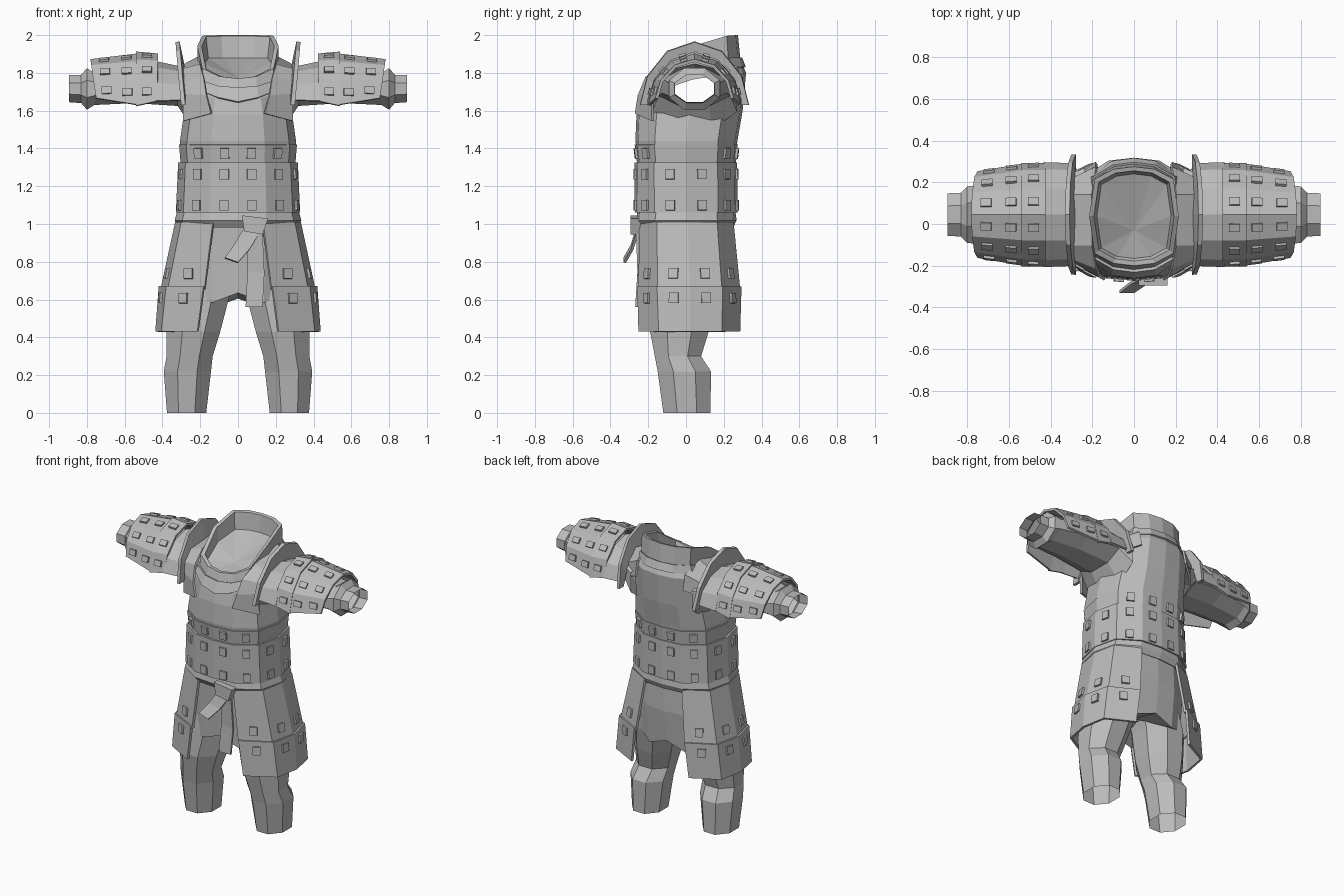
import bpy, bmesh
from math import pi, cos, sin
from mathutils import Vector, Matrix

if "Cube" in bpy.data.objects:
    bpy.data.objects.remove(bpy.data.objects["Cube"])

grey = bpy.data.materials.new("plain grey")
grey.use_nodes = True
COLOUR = (0.5, 0.5, 0.5, 1)
grey.diffuse_color = COLOUR
grey.node_tree.nodes["Principled BSDF"].inputs["Base Color"].default_value = COLOUR


def finish(name, bm, thick=0):
    bmesh.ops.recalc_face_normals(bm, faces=bm.faces)
    mesh = bpy.data.meshes.new(name)
    bm.to_mesh(mesh)
    bm.free()
    ob = bpy.data.objects.new(name, mesh)
    bpy.context.collection.objects.link(ob)
    mesh.materials.append(grey)
    if thick:
        mod = ob.modifiers.new("thickness", "SOLIDIFY")
        mod.thickness = thick
        mod.offset = 0


def loft(name, rings, closed=True, thick=0, tip=None, skip=()):
    """Skin rings of points; a tip closes the last ring with a fan."""
    bm = bmesh.new()
    rows = [[bm.verts.new(p) for p in ring] for ring in rings]
    n = len(rows[0])
    for r, (a, b) in enumerate(zip(rows, rows[1:])):
        for i in range(n if closed else n - 1):
            if (r, i) not in skip:
                j = (i + 1) % n
                bm.faces.new((a[i], a[j], b[j], b[i]))
    if tip:
        v = bm.verts.new(tip)
        for i in range(n):
            bm.faces.new((rows[-1][i], rows[-1][(i + 1) % n], v))
    finish(name, bm, thick)


def add_stud(bm, a, b, i, t, centre, size):
    """Small block on facet i between rings a and b, at fraction t."""
    j = (i + 1) % len(a)
    low, high = (a[i] + a[j]) / 2, (b[i] + b[j]) / 2
    pos = low.lerp(high, t)
    side = (a[j] - a[i]).normalized()
    normal = side.cross(high - low).normalized()
    if normal.dot(pos - Vector(centre)) < 0:
        normal = -normal
    up = normal.cross(side)
    rot = Matrix((side, up, normal)).transposed().to_4x4()
    mat = Matrix.Translation(pos + normal * 0.008) @ rot @ Matrix.Diagonal((*size, 0.024, 1))
    bmesh.ops.create_cube(bm, size=1, matrix=mat)


def body(hw, yf, yb, zf, zb=None, corner=.62):
    """Twelve-flat body section, front first; corner sets how boxy it is."""
    zb = zf if zb is None else zb
    mid, half = (yf + yb) / 2, (yb - yf) / 2
    arm = [(0, -1), (.46, -.95), (.88, -corner), (1, 0), (.88, corner), (.46, .95), (0, 1)]
    plan = arm + [(-u, v) for u, v in arm[-2:0:-1]]
    return [Vector((u * hw, mid + v * half, zb - (zb - zf) * ((1 - v) / 2) ** 2)) for u, v in plan]


# Cuirass with raised collar, inner collar wall and floor
BOXY = .75
low, chest = body(.30, -.25, .255, 1.31), body(.307, -.268, .272, 1.44)
torso = [body(.30, -.235, .245, 1.0), low, chest,
         body(.285, -.262, .30, 1.58, 1.6), body(.265, -.245, .318, 1.66, 1.80, .7),
         body(.212, -.222, .288, 1.70, 1.87, BOXY), body(.215, -.20, .275, 1.77, 2.0, BOXY),
         body(.192, -.178, .255, 1.77, 1.995, BOXY), body(.178, -.165, .24, 1.75, 1.88, BOXY)]
arm_holes = [(3, i) for i in (2, 3, 8, 9)]
loft("cuirass", torso, tip=(0, -.03, 1.775), skip=arm_holes)

# Pointed neck guard lying on the chest
guard = [body(.232, -.255, .31, 1.66, 1.83, .7), body(.215, -.225, .29, 1.72, 1.88, BOXY)]
guard[0][0].z -= .015
loft("neck_guard", guard, thick=.014)

# Rib band, its studs and the hip sash
band = [body(.32, -.262, .265, 1.06), body(.308, -.264, .262, 1.325)]
loft("rib_band", band, thick=.018)
loft("cuirass_rim", [body(.30, -.255, .26, 1.32), body(.308, -.268, .27, 1.42)], thick=.008)
bm = bmesh.new()
for i in range(12):
    for t in (.15, .77):
        add_stud(bm, *band, i, t, (0, 0, 1.2), (.048, .055))
    if i not in (2, 3, 8, 9):
        add_stud(bm, low, chest, i, .5, (0, 0, 1.4), (.048, .055))
finish("rib_studs", bm)
loft("hip_sash", [body(.30, -.235, .245, .985), body(.33, -.26, .262, 1.02), body(.315, -.25, .255, 1.07)],
     thick=.012)

# Cloth tunic with a ragged hem
hem = body(.30, -.205, .215, .61, .58)
for i, p in enumerate(hem):
    p.z += .025 * (-1) ** i
loft("tunic", [body(.295, -.225, .235, 1.03), body(.305, -.215, .24, .82), hem], tip=(0, 0, .66))

# Sash knot and hanging tails
bm = bmesh.new()
bmesh.ops.create_cube(bm, size=1, matrix=Matrix.Translation((.085, -.265, .995))
                      @ Matrix.Rotation(.12, 4, "Y") @ Matrix.Diagonal((.14, .06, .085, 1)))
for v in bm.verts:
    if v.co.z < .99:
        v.co.x = .085 + (v.co.x - .085) * .7
finish("sash_knot", bm)


def ribbon(name, pairs):
    loft(name, [[Vector(p) for p in pair] for pair in pairs], closed=False, thick=.014)


ribbon("short_tail", [((.03, -.26, .975), (.11, -.26, .945)), ((-.02, -.285, .89), (.06, -.285, .865)),
                      ((-.07, -.325, .82), (.0, -.325, .795))])
ribbon("long_tail", [((.05, -.258, .96), (.13, -.258, .96)), ((.05, -.25, .75), (.14, -.25, .74)),
                     ((.04, -.262, .56), (.13, -.262, .56))])

# Hip guards: two overlapping lames each side
TOP = [(.13, -.24), (.295, -.15), (.325, .01), (.295, .16), (.14, .245)]
MID = [(.175, -.245), (.365, -.145), (.402, .02), (.365, .185), (.185, .28)]
END = [(.212, -.245), (.4, -.14), (.43, .02), (.4, .185), (.217, .28)]


def octagon(n, place):
    return [place(cos(2 * pi * (k + .5) / n) / cos(pi / n), sin(2 * pi * (k + .5) / n) / cos(pi / n))
            for k in range(n)]


def arc(s, x, ry, top, bottom, lean=0):
    """Six-flat half hoop over the arm, leaning inward at its ends."""
    return [Vector((s * (x - lean * (1 - sin(a))), .045 + ry * cos(a),
                    bottom + (top - bottom) * abs(sin(a)) ** 1.12))
            for a in (pi * k / 6 for k in range(7))]


for s, side in ((1, "left"), (-1, "right")):
    def level(plan, z, grow=1):
        return [Vector((s * x * grow, y * grow, z)) for x, y in plan]

    upper = [level(MID, .655), level(TOP, 1.01)]
    lower = [level(END, .43), level(MID, .67, 1.025)]
    loft(side + "_hip_upper_lame", upper, closed=False, thick=.016)
    loft(side + "_hip_lower_lame", lower, closed=False, thick=.016)
    bm = bmesh.new()
    for i in range(4):
        add_stud(bm, *upper, i, .23, (s * .2, 0, .7), (.05, .055))
        add_stud(bm, *lower, i, .74, (s * .2, 0, .6), (.05, .055))
    finish(side + "_hip_studs", bm)

    # Open trouser leg: height, centre x, half width, front and back
    leg = []
    for z, cx, rx, y0, y1 in ((0, .272, .104, -.12, .13), (.22, .268, .125, -.15, .132),
                              (.30, .256, .122, -.165, .08), (.43, .236, .142, -.19, .12),
                              (.60, .205, .155, -.18, .16), (.72, .16, .15, -.17, .17)):
        leg.append(octagon(8, lambda u, v: Vector((s * (cx + u * rx), (y0 + y1) / 2 + v * (y1 - y0) / 2, z))))
    loft(side + "_leg", leg)

    # Open sleeve and wrist cuff: x, half depth, bottom and top
    sleeve = []
    for x, ry, z0, z1 in ((.235, .225, 1.50, 1.82), (.32, .19, 1.625, 1.81), (.55, .17, 1.64, 1.82),
                          (.76, .14, 1.63, 1.80), (.80, .135, 1.605, 1.825), (.83, .105, 1.64, 1.79),
                          (.895, .102, 1.645, 1.79)):
        sleeve.append(octagon(8, lambda u, v: Vector((s * x, .045 + u * ry, (z0 + z1) / 2 + v * (z1 - z0) / 2))))
    loft(side + "_sleeve", sleeve)

    # Shoulder flange and arm lames
    loft(side + "_shoulder_flange", [arc(s, .29, .24, 1.82, 1.63), arc(s, .32, .288, 1.965, 1.63, .03)],
         closed=False, thick=.022)
    loft(side + "_shoulder_lame", [arc(s, .295, .24, 1.825, 1.655), arc(s, .435, .245, 1.855, 1.65)],
         closed=False, thick=.014)
    inner = [arc(s, .425, .24, 1.895, 1.65), arc(s, .54, .24, 1.905, 1.625)]
    outer = [arc(s, .53, .238, 1.895, 1.63), arc(s, .78, .20, 1.865, 1.665, .03)]
    loft(side + "_inner_arm_lame", inner, closed=False, thick=.016)
    loft(side + "_outer_arm_lame", outer, closed=False, thick=.016)
    bm = bmesh.new()
    for i in range(6):
        for (a, b), t in ((inner, .5), (outer, .24), (outer, .72)):
            add_stud(bm, a, b, i, t, (s * .55, .045, 1.66), (.038, .052))
    finish(side + "_arm_studs", bm)

    # Strap over the shoulder, from chest to back
    strap = [((.14, -.265, 1.585), (.288, -.175, 1.545)), ((.165, -.25, 1.68), (.286, -.18, 1.69)),
             ((.18, -.21, 1.775), (.29, -.165, 1.755)), ((.2, -.1, 1.84), (.295, -.1, 1.815)),
             ((.2, .14, 1.885), (.295, .14, 1.835)), ((.18, .27, 1.83), (.285, .22, 1.77)),
             ((.18, .293, 1.73), (.28, .22, 1.68))]
    ribbon(side + "_shoulder_strap", [[(s * x, y, z) for x, y, z in pair] for pair in strap])
